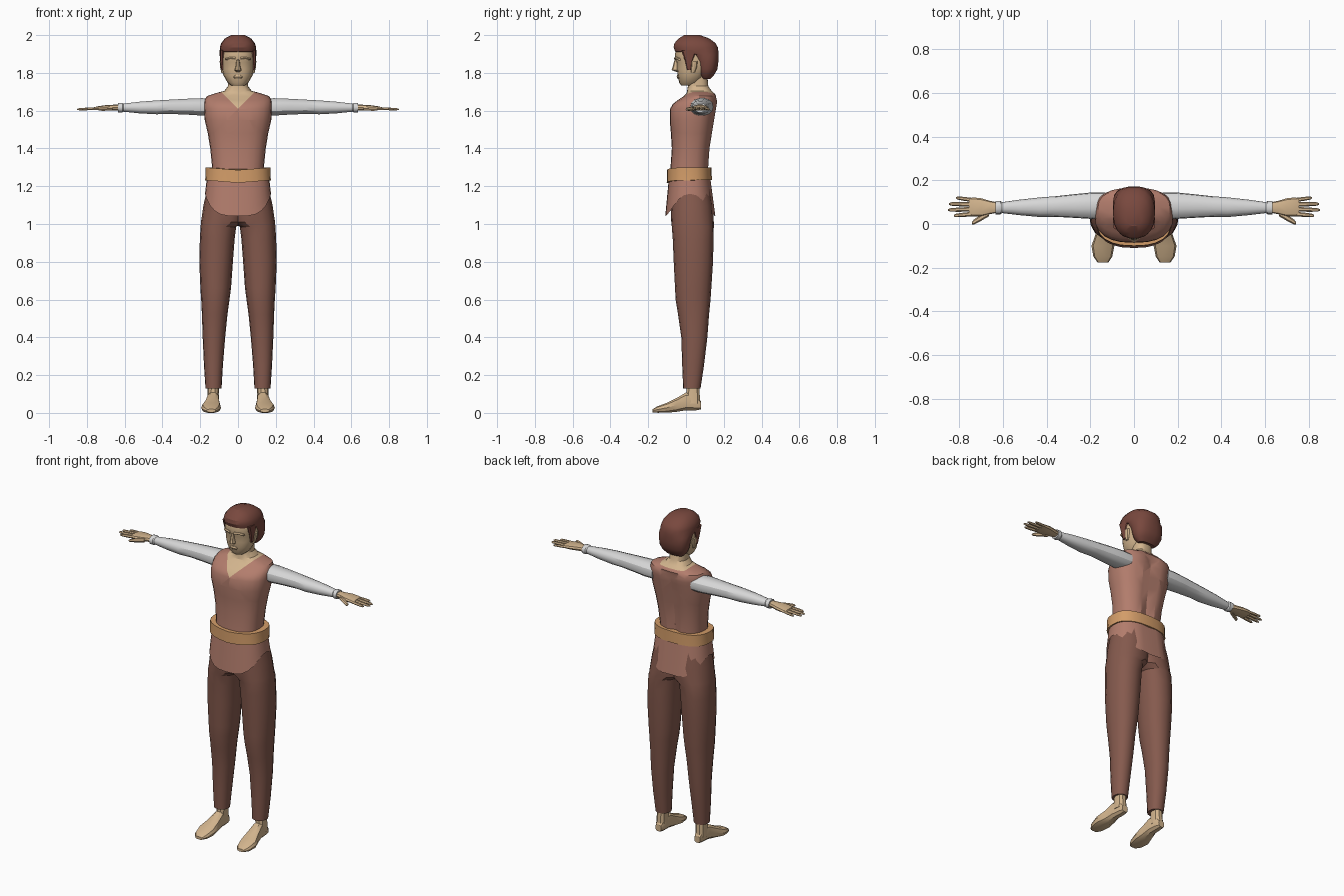
import bpy, bmesh, math
from mathutils import Vector


def material(name, r, g, b):
    m = bpy.data.materials.new(name)
    m.diffuse_color = (r, g, b, 1)
    return m


SKIN = material("skin tan", 0.65, 0.46, 0.27)
HAIR = material("dark hair brown", 0.19, 0.065, 0.048)
TUNIC = material("tunic rose brown", 0.45, 0.205, 0.152)
PANTS = material("trouser brown", 0.235, 0.102, 0.075)
BELT = material("belt ochre", 0.65, 0.335, 0.14)
SLEEVE = material("sleeve white", 0.68, 0.68, 0.68)


def ring(axis, p, u0, u1, v0, v1, n=16, e=2.2):
    """Superellipse cross-section at position p on an axis."""
    pts = []
    for i in range(n):
        t = 2 * math.pi * i / n
        c, s = math.cos(t), math.sin(t)
        u = (u0 + u1) / 2 + (u1 - u0) / 2 * math.copysign(abs(c) ** (2 / e), c)
        v = (v0 + v1) / 2 + (v1 - v0) / 2 * math.copysign(abs(s) ** (2 / e), s)
        pts.append(Vector({'x': (p, u, v), 'y': (u, p, v), 'z': (u, v, p)}[axis]))
    return pts


def loft(name, rings, mats, mirror=False, caps=True, edit=None, angle=30):
    bm = bmesh.new()
    rows = [[bm.verts.new(p) for p in r] for r in rings]
    for a, b in zip(rows, rows[1:]):
        for i in range(len(a)):
            j = (i + 1) % len(a)
            bm.faces.new((a[i], a[j], b[j], b[i]))
    if caps:
        bm.faces.new(rows[0])
        bm.faces.new(rows[-1])
    bmesh.ops.recalc_face_normals(bm, faces=bm.faces)
    if edit:
        edit(bm)
    me = bpy.data.meshes.new(name)
    bm.to_mesh(me)
    bm.free()
    for m in mats:
        me.materials.append(m)
    ob = bpy.data.objects.new(name, me)
    bpy.context.collection.objects.link(ob)
    if mirror:
        ob.modifiers.new("Mirror", 'MIRROR').use_clip = False
    for o in bpy.context.selected_objects:
        o.select_set(False)
    bpy.context.view_layer.objects.active = ob
    ob.select_set(True)
    bpy.ops.object.shade_smooth_by_angle(angle=math.radians(angle))
    return ob


def sections(axis, rows, n=16, e=2.2):
    return [ring(axis, *r, n=n, e=e) for r in rows]


def sym(rows):
    """Rows of (z, half width, y front, y back)."""
    return [(z, -w, w, a, b) for z, w, a, b in rows]


# Trousers: one leg reaching up into the hips, mirrored
loft("trouser_leg", sections('z', [
    (0.13, 0.087, 0.172, -0.015, 0.077), (0.25, 0.08, 0.18, -0.02, 0.095),
    (0.40, 0.068, 0.187, -0.025, 0.113), (0.52, 0.056, 0.191, -0.042, 0.122),
    (0.60, 0.045, 0.195, -0.055, 0.130), (0.66, 0.037, 0.199, -0.058, 0.134),
    (0.80, 0.027, 0.205, -0.065, 0.143), (0.92, 0.018, 0.202, -0.070, 0.146),
    (0.985, 0.010, 0.198, -0.075, 0.147), (1.01, -0.03, 0.196, -0.078, 0.147),
    (1.10, -0.05, 0.183, -0.082, 0.143), (1.22, -0.05, 0.155, -0.075, 0.125)]),
    [PANTS], mirror=True)

# Feet and ankles
loft("foot", sections('y', [
    (0.08, 0.112, 0.152, 0.018, 0.06), (0.055, 0.102, 0.16, 0.012, 0.10),
    (0.0, 0.10, 0.165, 0.012, 0.11), (-0.05, 0.095, 0.177, 0.004, 0.08),
    (-0.10, 0.09, 0.195, 0.0, 0.055), (-0.15, 0.10, 0.186, 0.0, 0.036),
    (-0.177, 0.118, 0.166, 0.003, 0.02)], n=10, e=2.6), [SKIN], mirror=True)
loft("ankle", sections('z', [
    (0.05, 0.10, 0.165, -0.005, 0.078), (0.10, 0.102, 0.162, 0.0, 0.074),
    (0.16, 0.10, 0.16, 0.003, 0.070)], n=10), [SKIN], mirror=True)


# Tunic body and neck, with a V neckline cut in and a spine groove
def shape_torso(bm):
    for v in bm.verts:
        if abs(v.co.x) < 0.01 and v.co.y > 0.05 and v.co.z < 1.66:
            v.co.y -= 0.018
    for s in (-1, 1):
        bmesh.ops.bisect_plane(bm, geom=bm.verts[:] + bm.edges[:] + bm.faces[:],
                               plane_co=(0, 0, 1.61), plane_no=(-s, 0, 1))
    for f in bm.faces:
        c = f.calc_center_median()
        above = c.z > 1.61 + abs(c.x)
        f.material_index = 1 if above and (c.y < 0.04 or c.z > 1.695) else 0


loft("tunic_body", sections('z', sym([
    (1.24, 0.135, -0.085, 0.118), (1.30, 0.137, -0.082, 0.120),
    (1.40, 0.147, -0.075, 0.127), (1.48, 0.160, -0.080, 0.140),
    (1.55, 0.176, -0.086, 0.152), (1.61, 0.180, -0.084, 0.162),
    (1.635, 0.180, -0.070, 0.166), (1.655, 0.178, -0.045, 0.166),
    (1.677, 0.165, -0.012, 0.160), (1.692, 0.120, 0.003, 0.150),
    (1.705, 0.072, 0.006, 0.135), (1.73, 0.053, 0.010, 0.118),
    (1.80, 0.052, 0.012, 0.112)]), n=24, e=2.5),
    [TUNIC, SKIN], edit=shape_torso)

# Tunic skirt: hem dips front and back and is notched at the sides
skirt = []
for j in range(6):
    row = []
    for i in range(28):
        t = 2 * math.pi * i / 28
        hem = 1.042 + 0.118 * abs(math.cos(t)) ** 3
        z = 1.25 + (hem - 1.25) * j / 5
        k = (1.25 - z) / 0.2
        row.append(ring('z', z, -0.164 - 0.024 * k, 0.164 + 0.024 * k,
                        -0.090 - 0.019 * k, 0.130 + 0.027 * k, n=28, e=2.4)[i])
    skirt.append(row)


def crease(bm):
    for v in bm.verts:
        if abs(v.co.x) < 0.01 and v.co.y > 0.05:
            v.co.y -= 0.008


loft("tunic_skirt", skirt, [TUNIC], caps=False, edit=crease)


# Belt, sagging slightly at the front
def sag(bm):
    for v in bm.verts:
        if v.co.y < 0.02:
            v.co.z -= 0.014 * (1 - abs(v.co.x) / 0.18)


loft("belt", sections('z', sym([
    (1.232, 0.160, -0.088, 0.124), (1.232, 0.174, -0.102, 0.137),
    (1.265, 0.172, -0.101, 0.136), (1.30, 0.172, -0.100, 0.135),
    (1.30, 0.158, -0.086, 0.122)]), n=24, e=2.5), [BELT], edit=sag)

# Sleeves with a cuff
loft("sleeve", sections('x', [
    (0.13, 0.03, 0.145, 1.575, 1.665), (0.19, 0.023, 0.145, 1.573, 1.667),
    (0.27, 0.028, 0.137, 1.578, 1.664), (0.36, 0.033, 0.127, 1.582, 1.659),
    (0.43, 0.032, 0.122, 1.580, 1.655), (0.52, 0.040, 0.112, 1.585, 1.648),
    (0.605, 0.050, 0.100, 1.594, 1.638), (0.612, 0.044, 0.106, 1.590, 1.642),
    (0.634, 0.044, 0.106, 1.590, 1.642)], n=14), [SLEEVE], mirror=True)

# Hands: palm plus tapered fingers
loft("palm", sections('x', [
    (0.62, 0.053, 0.098, 1.60, 1.634), (0.66, 0.045, 0.106, 1.601, 1.632),
    (0.70, 0.034, 0.118, 1.601, 1.630), (0.74, 0.034, 0.122, 1.602, 1.624),
    (0.755, 0.040, 0.116, 1.604, 1.620)], n=10, e=2.6), [SKIN], mirror=True)


def finger(name, x0, y0, x1, y1, r):
    rows = []
    for k, s in ((0, 1), (0.55, 0.95), (0.9, 0.75), (1, 0.35)):
        x, y, z = x0 + (x1 - x0) * k, y0 + (y1 - y0) * k, 1.612 - 0.005 * k
        rows.append((x, y - r * s, y + r * s, z - 0.8 * r * s, z + 0.8 * r * s))
    loft(name, sections('x', rows, n=6, e=2), [SKIN], mirror=True)


finger("index_finger", 0.74, 0.046, 0.825, 0.038, 0.0105)
finger("middle_finger", 0.74, 0.068, 0.852, 0.064, 0.0105)
finger("ring_finger", 0.74, 0.090, 0.848, 0.092, 0.0105)
finger("little_finger", 0.74, 0.110, 0.815, 0.120, 0.0095)
finger("thumb", 0.665, 0.050, 0.742, 0.004, 0.015)

# Head
loft("head", sections('z', sym([
    (1.732, 0.035, -0.025, 0.05), (1.748, 0.055, -0.036, 0.075),
    (1.785, 0.076, -0.043, 0.10), (1.82, 0.084, -0.049, 0.125),
    (1.855, 0.087, -0.050, 0.14), (1.875, 0.088, -0.059, 0.14),
    (1.92, 0.088, -0.056, 0.14), (1.96, 0.070, -0.040, 0.12)]),
    n=16, e=2.3), [SKIN])

# Nose, lips, brows, ears
loft("nose", sections('z', sym([
    (1.806, 0.012, -0.054, -0.03), (1.815, 0.018, -0.076, -0.03),
    (1.835, 0.012, -0.070, -0.03), (1.872, 0.008, -0.060, -0.03)]),
    n=8), [SKIN])
loft("lips", sections('z', sym([
    (1.767, 0.016, -0.044, -0.02), (1.778, 0.026, -0.050, -0.02),
    (1.789, 0.016, -0.048, -0.02)]), n=10), [SKIN])
loft("brow", sections('x', [
    (0.014, -0.064, -0.045, 1.868, 1.884), (0.040, -0.060, -0.035, 1.872, 1.886),
    (0.066, -0.044, -0.02, 1.866, 1.878)], n=6), [SKIN], mirror=True)
loft("ear", sections('z', [
    (1.80, 0.07, 0.088, 0.028, 0.046), (1.83, 0.07, 0.095, 0.026, 0.058),
    (1.862, 0.07, 0.097, 0.028, 0.062)], n=8), [SKIN], mirror=True)

# Hair: full cap over the crown, nape at the back, sideburns at the temples
loft("hair", sections('z', sym([
    (1.768, 0.055, 0.085, 0.130), (1.79, 0.078, 0.066, 0.150),
    (1.82, 0.090, 0.056, 0.167), (1.86, 0.095, 0.046, 0.172),
    (1.895, 0.097, 0.015, 0.173), (1.912, 0.097, -0.058, 0.173),
    (1.935, 0.096, -0.067, 0.170), (1.957, 0.089, -0.063, 0.158),
    (1.982, 0.070, -0.040, 0.125), (2.0, 0.036, -0.010, 0.075)]),
    n=18, e=2.4), [HAIR])
loft("sideburn", sections('z', [
    (1.815, 0.07, 0.088, 0.006, 0.026), (1.86, 0.07, 0.094, -0.004, 0.034),
    (1.92, 0.07, 0.096, -0.026, 0.06)], n=8, e=3), [HAIR], mirror=True)
